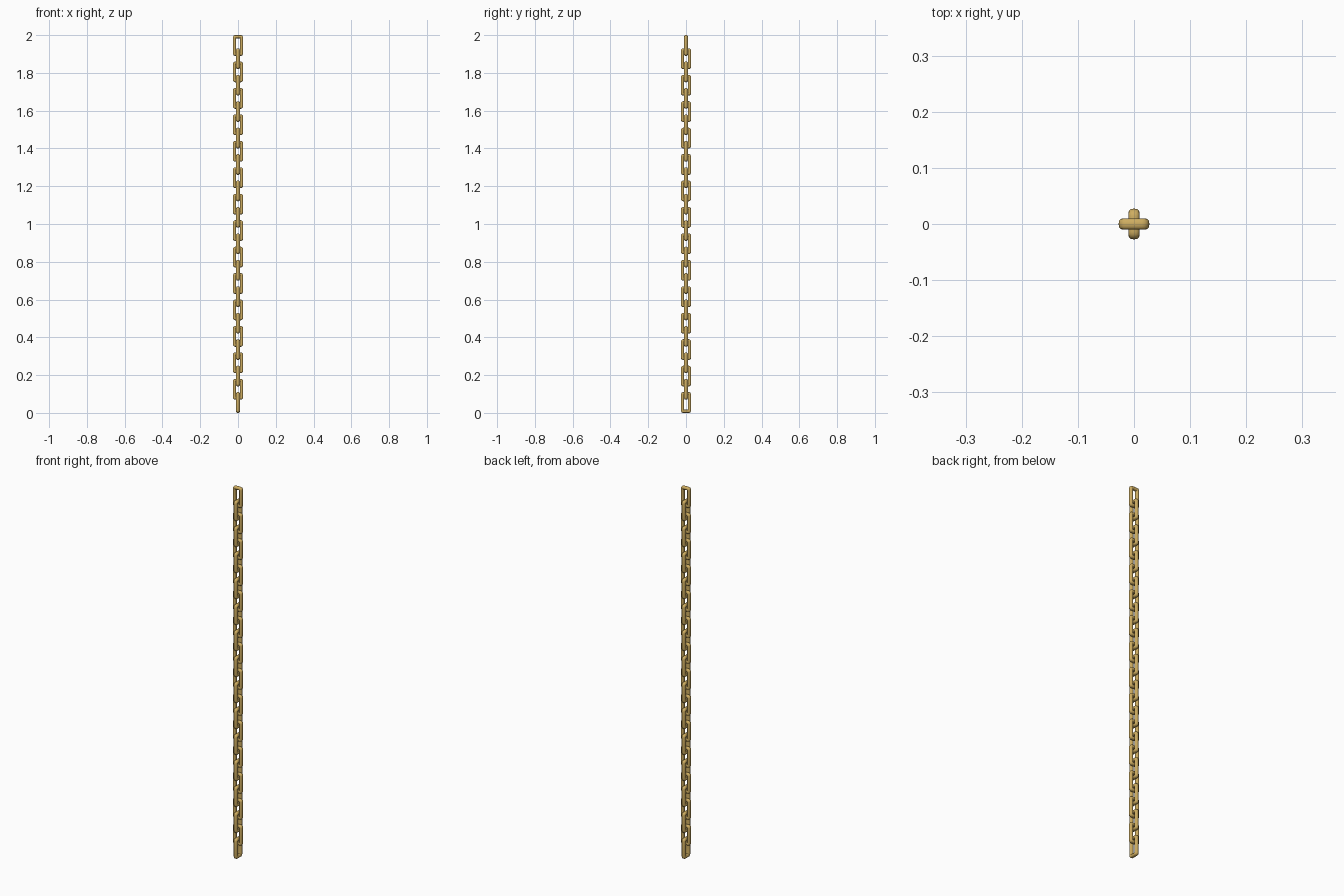
import bpy, bmesh, math

if "Cube" in bpy.data.objects:
    bpy.data.objects.remove(bpy.data.objects["Cube"])

COUNT, PITCH, LENGTH = 28, 0.07, 0.11
HALF_W, HALF_H = 0.0275, LENGTH / 2    # outer half sizes of a link
BAR_IN, BAR_DEPTH = 0.0085, 0.01       # bar half thickness: in plane, depth
CORNER, SIDES, STEPS = 0.005, 12, 4

brass = bpy.data.materials.new("brass")
brass.diffuse_color = (0.62, 0.42, 0.12, 1)
brass.use_nodes = True
brass.node_tree.nodes["Principled BSDF"].inputs["Base Color"].default_value = brass.diffuse_color


def rounded_rect(w, h, r):
    pts = []
    for k, (sx, sz) in enumerate([(1, 1), (-1, 1), (-1, -1), (1, -1)]):
        for i in range(STEPS + 1):
            a = math.pi / 2 * (k + i / STEPS)
            pts.append((sx * (w - r) + r * math.cos(a), sz * (h - r) + r * math.sin(a)))
    return pts


def soft(v):
    # slightly squared circle for the bar section
    return math.copysign(abs(v) ** 0.8, v)


# One link: concentric rounded rectangles bridged around the bar section
bm = bmesh.new()
rings = []
for j in range(SIDES):
    t = 2 * math.pi * j / SIDES
    o, d = BAR_IN * soft(math.cos(t)), BAR_DEPTH * soft(math.sin(t))
    outline = rounded_rect(HALF_W - BAR_IN + o, HALF_H - BAR_IN + o, max(CORNER + o, 0.001))
    rings.append([bm.verts.new((x, d, z)) for x, z in outline])
n = len(rings[0])
for j in range(SIDES):
    a, b = rings[j], rings[(j + 1) % SIDES]
    for i in range(n):
        k = (i + 1) % n
        bm.faces.new((a[i], a[k], b[k], b[i]))
bmesh.ops.recalc_face_normals(bm, faces=bm.faces)
for f in bm.faces:
    f.smooth = True
mesh = bpy.data.meshes.new("link")
bm.to_mesh(mesh)
bm.free()
mesh.materials.append(brass)

# Chain: links alternate by a quarter turn, the top one faces front
for i in range(COUNT):
    link = bpy.data.objects.new(f"chain_link_{i + 1}", mesh)
    link.location.z = HALF_H + i * PITCH
    link.rotation_euler.z = math.pi / 2 if i % 2 == 0 else 0
    bpy.context.collection.objects.link(link)
